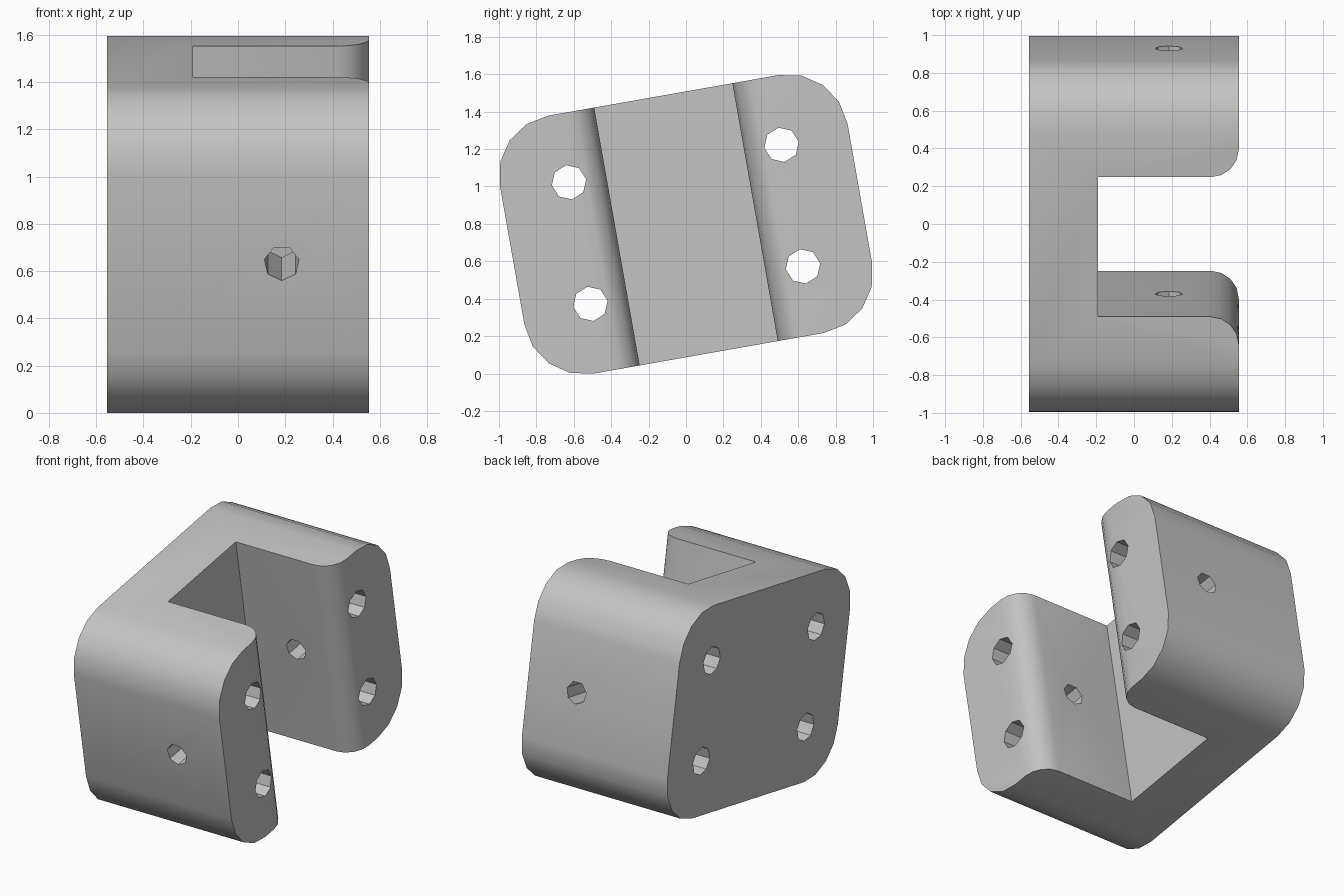
import bpy, bmesh, math
from mathutils import Matrix

cube = bpy.data.objects.get("Cube")
if cube:
    bpy.data.objects.remove(cube, do_unlink=True)

HALF_X, HALF_Y, HALF_Z = 0.555, 0.944, 0.70
CORNER, LIP = 0.32, 0.15
SLOT, FLOOR = 0.375, -0.19
TILT = math.radians(10)

grey = bpy.data.materials.new("plain_grey")
grey.use_nodes = True
colour = (0.55, 0.55, 0.55, 1)
grey.diffuse_color = colour
grey.node_tree.nodes["Principled BSDF"].inputs["Base Color"].default_value = colour


def arc(cx, cy, r, start, end, steps=4):
    angles = [math.radians(start + (end - start) * i / steps) for i in range(steps + 1)]
    return [(cx + r * math.cos(a), cy + r * math.sin(a)) for a in angles]


def prism(name, profile, half, place):
    """Extrude a 2D profile symmetrically along its normal."""
    bm = bmesh.new()
    face = bm.faces.new([bm.verts.new(place(a, b, -half)) for a, b in profile])
    ext = bmesh.ops.extrude_face_region(bm, geom=[face])
    top = [g for g in ext["geom"] if isinstance(g, bmesh.types.BMVert)]
    move = [q - p for p, q in zip(place(0, 0, -half), place(0, 0, half))]
    bmesh.ops.translate(bm, verts=top, vec=move)
    bmesh.ops.recalc_face_normals(bm, faces=bm.faces)
    mesh = bpy.data.meshes.new(name)
    bm.to_mesh(mesh)
    bm.free()
    mesh.materials.append(grey)
    obj = bpy.data.objects.new(name, mesh)
    bpy.context.collection.objects.link(obj)
    return obj


def along_x(a, b, h):
    return (h, a, b)


def along_y(a, b, h):
    return (a, h, b)


def along_z(a, b, h):
    return (a, b, h)


# Block with four rounded corners
outline = []
for i, (sy, sz) in enumerate([(1, 1), (-1, 1), (-1, -1), (1, -1)]):
    outline += arc(sy * (HALF_Y - CORNER), sz * (HALF_Z - CORNER), CORNER, 90 * i, 90 * i + 90)
clamp = prism("clamp_block", outline, HALF_X, along_x)

# Slot with a flared mouth
half_slot = [(FLOOR, SLOT)] + arc(HALF_X - LIP, SLOT + LIP, LIP, -90, 0) + [(HALF_X + 0.2, SLOT + LIP)]
slot = half_slot + [(x, -y) for x, y in reversed(half_slot)]
cutters = [prism("slot_cutter", slot, 1, along_z)]

# Four bolt holes and one cross pin hole
for sy in (-1, 1):
    for sz in (-1, 1):
        ring = arc(sy * 0.577, sz * 0.33, 0.093, 0, 360, 8)[:-1]
        cutters.append(prism("bolt_hole_cutter", ring, 1, along_x))
pin = arc(0.185, 0, 0.075, -90, 270, 7)[:-1]
cutters.append(prism("pin_hole_cutter", pin, 1.2, along_y))

bpy.ops.object.select_all(action="DESELECT")
bpy.context.view_layer.objects.active = clamp
clamp.select_set(True)
for cutter in cutters:
    cutter.hide_render = True
    mod = clamp.modifiers.new("cut", "BOOLEAN")
    mod.operation = "DIFFERENCE"
    mod.solver = "EXACT"
    mod.object = cutter
    bpy.ops.object.modifier_apply(modifier=mod.name)
    bpy.data.objects.remove(cutter, do_unlink=True)

# Lean the finished part and stand it on the ground
clamp.data.transform(Matrix.Rotation(TILT, 4, "X"))
lowest = min(v.co.z for v in clamp.data.vertices)
clamp.data.transform(Matrix.Translation((0, 0, -lowest)))
bpy.ops.object.shade_smooth_by_angle(angle=math.radians(30))
